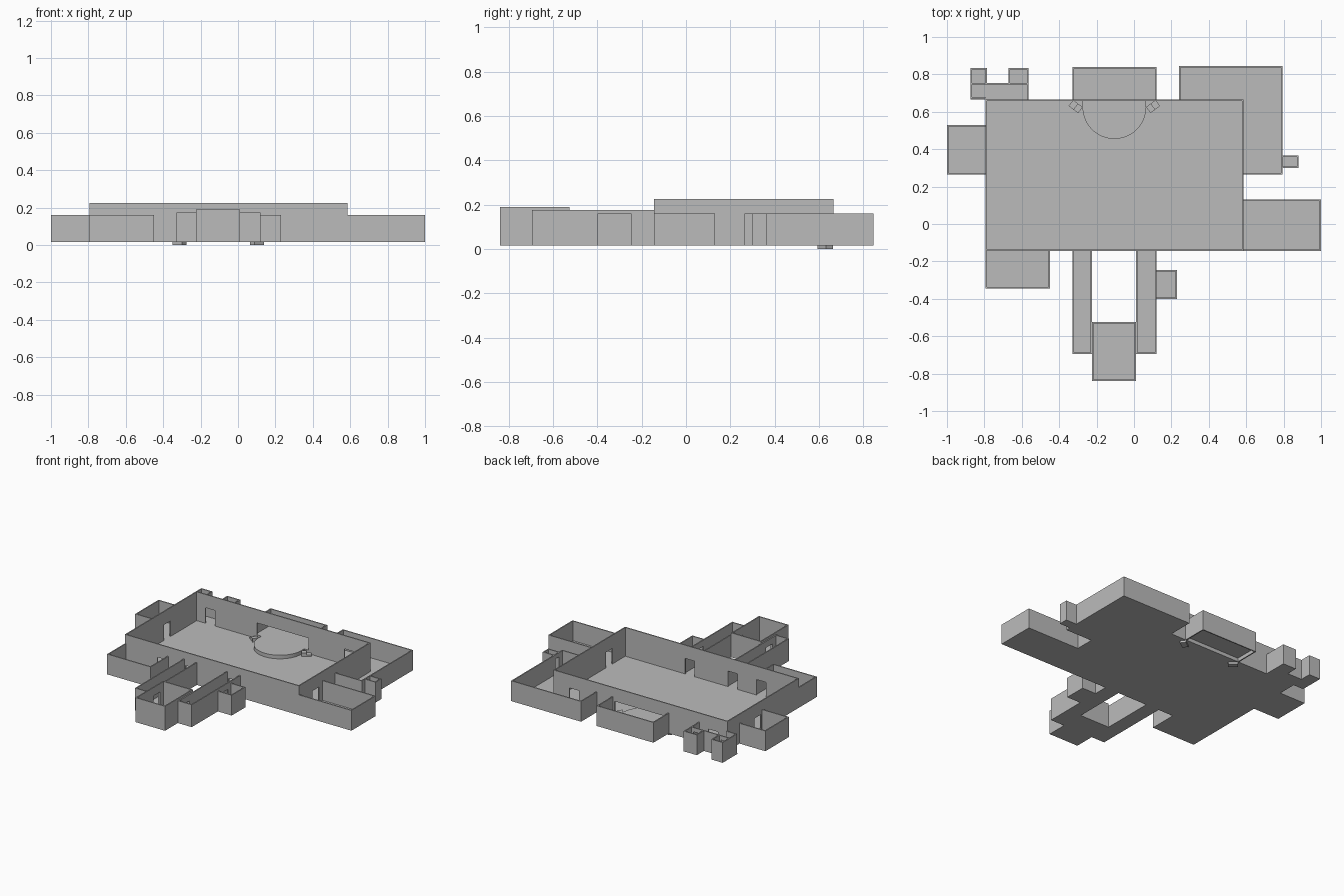
import bpy, bmesh, math
from mathutils import Matrix, Vector

if "Cube" in bpy.data.objects:
    bpy.data.objects.remove(bpy.data.objects["Cube"])

T = 0.008          # wall thickness
Z0 = 0.015         # underside of floors
SLAB = 0.004       # floor thickness
DOOR = 0.13        # top of door openings
STAGE = 0.045      # stage level

grey = bpy.data.materials.new("plain grey")
grey.diffuse_color = (0.5, 0.5, 0.5, 1)
grey.use_nodes = True
grey.node_tree.nodes["Principled BSDF"].inputs["Base Color"].default_value = grey.diffuse_color


def finish(name, bm):
    me = bpy.data.meshes.new(name)
    bm.to_mesh(me)
    bm.free()
    me.materials.append(grey)
    ob = bpy.data.objects.new(name, me)
    bpy.context.collection.objects.link(ob)
    return ob


def box(bm, x0, x1, y0, y1, z0, z1, turn=Matrix()):
    m = (turn @ Matrix.Translation(((x0 + x1) / 2, (y0 + y1) / 2, (z0 + z1) / 2))
         @ Matrix.Diagonal((x1 - x0, y1 - y0, z1 - z0, 1)))
    bmesh.ops.create_cube(bm, size=1, matrix=m)


def wall(bm, p, q, top, openings):
    """Wall from p to q, thickened to its left, pierced by (centre, width, sill)."""
    p, q = Vector(p), Vector(q)
    d = (q - p).normalized()
    n = Vector((-d.y, d.x)) * T
    axis = 0 if abs(d.x) > 0.5 else 1
    lo, hi = sorted((p[axis], q[axis]))
    f0, f1 = sorted((p[1 - axis], p[1 - axis] + n[1 - axis]))

    def piece(a, b, z0, z1):
        if b - a < 1e-4 or z1 - z0 < 1e-4:
            return
        if axis == 0:
            box(bm, a, b, f0, f1, z0, z1)
        else:
            box(bm, f0, f1, a, b, z0, z1)

    at = lo
    for c, w, sill in sorted(openings):
        piece(at, c - w / 2, Z0, top)
        piece(c - w / 2, c + w / 2, DOOR, top)
        piece(c - w / 2, c + w / 2, Z0, sill)
        at = c + w / 2
    piece(at, hi, Z0, top)


def room(name, path, floors, top, doors=None, closed=False, level=Z0):
    """Counter-clockwise wall path, floor rectangles, door openings per wall."""
    doors = doors or {}
    bm = bmesh.new()
    pts = path + path[:1] if closed else path
    for i, (p, q) in enumerate(zip(pts, pts[1:])):
        wall(bm, p, q, top, doors.get(i, []))
    for x0, x1, y0, y1 in floors:
        box(bm, x0, x1, y0, y1, level, level + SLAB)
    return finish(name, bm)


def door(c, w=0.075):
    return (c, w, Z0)


# main hall
room("main_hall", [(-.795, -.145), (.585, -.145), (.585, .665), (-.795, .665)],
     [(-.795, .585, -.145, .665)], .225,
     {0: [door(-.5), door(-.275), door(.065)], 1: [door(.045)],
      2: [door(.42), (-.105, .41, STAGE), door(-.68)], 3: [door(.325)]}, closed=True)

# side rooms leaning on the hall
room("west_room", [(-.795, .53), (-1, .53), (-1, .265), (-.795, .265)],
     [(-1, -.795, .265, .53)], .16)
room("east_room", [(.585, -.145), (1, -.145), (1, .13), (.585, .13)],
     [(.585, 1, -.145, .13)], .16)
room("southwest_room", [(-.795, -.145), (-.795, -.345), (-.45, -.345), (-.45, -.145)],
     [(-.795, -.45, -.345, -.145)], .16)
room("corner_room", [(.585, .265), (.795, .265), (.795, .845), (.24, .845), (.24, .665)],
     [(.24, .795, .665, .845), (.585, .795, .265, .665)], .16, {1: [door(.333, .04)]})
room("corner_closet", [(.795, .30), (.88, .30), (.88, .365), (.795, .365)],
     [(.795, .88, .30, .365)], .16)

# backstage, floor level with the stage
room("backstage", [(.12, .665), (.12, .84), (-.33, .84), (-.33, .665)],
     [(-.33, .12, .665, .84)], .16, level=STAGE - SLAB)

# northwest lobby with two closets
room("northwest_lobby",
     [(-.565, .665), (-.565, .755), (-.875, .755), (-.875, .67), (-.795, .67)],
     [(-.875, -.565, .665, .755)], .16, {1: [door(-.83, .05), door(-.617, .06)]})
for side, a, b in (("left", -.875, -.785), ("right", -.67, -.565)):
    room("closet_" + side, [(b, .755), (b, .835), (a, .835), (a, .755)],
         [(a, b, .755, .835)], .16)

# two corridors, the south room between them, and a small side room
for side, a, b, ds in (("left", -.33, -.225, {2: [door(-.61)]}),
                       ("right", .01, .12, {0: [door(-.61)], 2: [door(-.32)]})):
    room("corridor_" + side, [(a, -.145), (a, -.695), (b, -.695), (b, -.145)],
         [(a, b, -.695, -.145)], .175, ds)
room("south_room", [(-.225, -.84), (.01, -.84), (.01, -.525), (-.225, -.525)],
     [(-.225, .01, -.84, -.525)], .19, {1: [door(-.61)], 3: [door(-.61)]}, closed=True)
room("side_room", [(.12, -.4), (.23, -.4), (.23, -.245), (.12, -.245)],
     [(.12, .23, -.4, -.245)], .16)

# rounded stage
bm = bmesh.new()
cx, cy, r = -.105, .625, .17
outline = [(cx - r, .665)]
outline += [(cx + r * math.cos(a), cy + r * math.sin(a))
            for a in (math.pi * (1 + i / 32) for i in range(33))]
outline.append((cx + r, .665))
face = bm.faces.new([bm.verts.new((x, y, Z0 + SLAB)) for x, y in outline])
up = bmesh.ops.extrude_face_region(bm, geom=[face])
bmesh.ops.translate(bm, vec=(0, 0, STAGE - Z0 - SLAB),
                    verts=[v for v in up["geom"] if isinstance(v, bmesh.types.BMVert)])
bmesh.ops.recalc_face_normals(bm, faces=bm.faces)
finish("stage", bm)

# stage steps, mirrored about the stage centre
for side, s in (("left", -1), ("right", 1)):
    bm = bmesh.new()
    turn = Matrix.Translation((cx + s * .207, .628, 0)) @ Matrix.Rotation(s * math.radians(37), 4, 'Z')
    for a, b, z in ((-.032, 0, STAGE), (0, .032, .03)):
        lo, hi = sorted((s * a, s * b))
        box(bm, lo, hi, -.02, .02, 0, z, turn)
    finish("stage_steps_" + side, bm)
